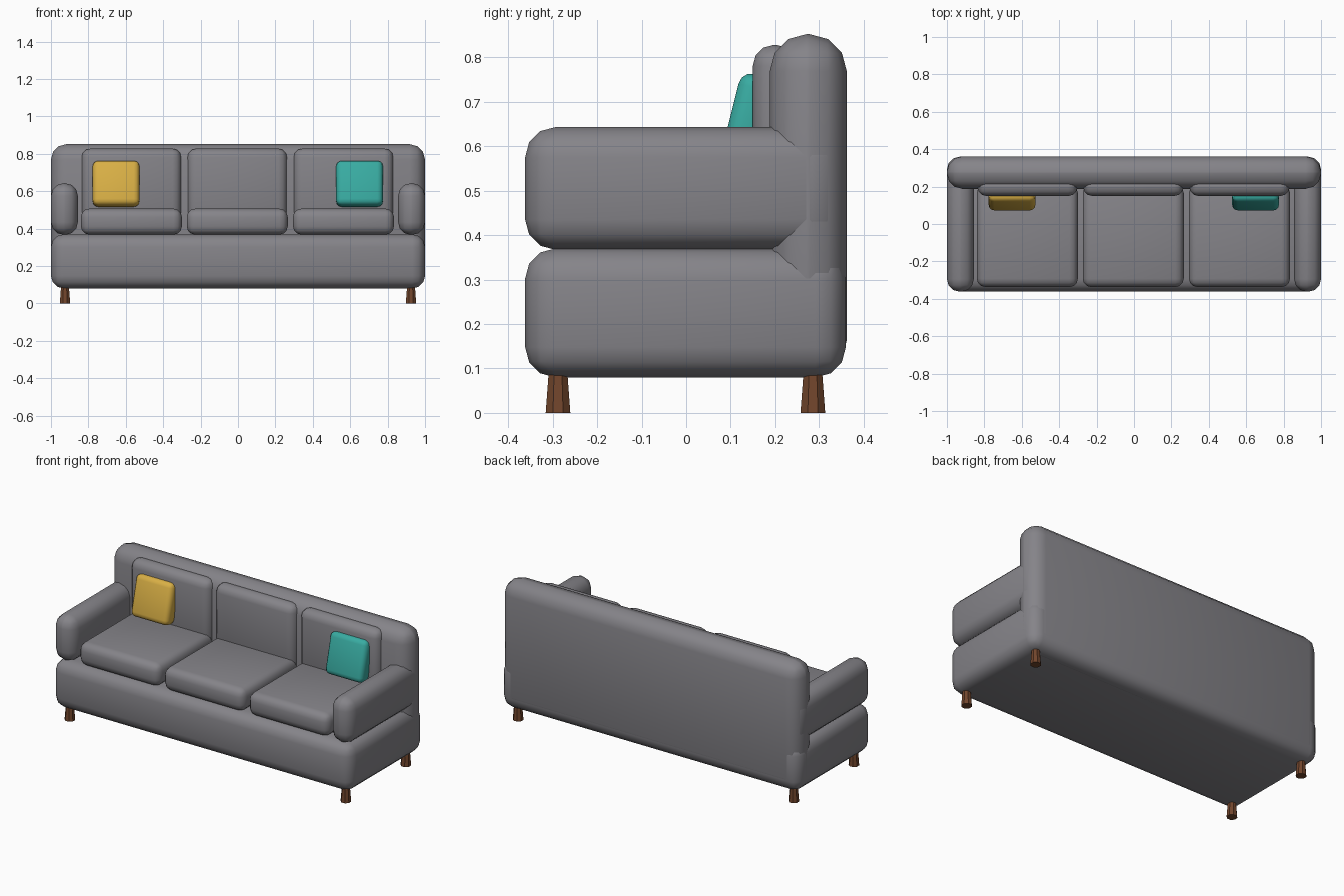
import bpy, bmesh, math
from mathutils import Matrix, Vector

cube = bpy.data.objects.get("Cube")
if cube:
    bpy.data.objects.remove(cube, do_unlink=True)


def material(name, rgb):
    m = bpy.data.materials.new(name)
    m.use_nodes = True
    m.diffuse_color = (*rgb, 1)
    m.node_tree.nodes["Principled BSDF"].inputs["Base Color"].default_value = (*rgb, 1)
    return m


GREY = material("grey fabric", (0.235, 0.23, 0.25))
YELLOW = material("yellow fabric", (0.69, 0.43, 0.06))
TEAL = material("teal fabric", (0.04, 0.41, 0.36))
WOOD = material("brown wood", (0.165, 0.06, 0.025))


def finish(name, bm, mat, angle):
    mesh = bpy.data.meshes.new(name)
    bm.to_mesh(mesh)
    bm.free()
    mesh.materials.append(mat)
    ob = bpy.data.objects.new(name, mesh)
    bpy.context.collection.objects.link(ob)
    bpy.ops.object.select_all(action="DESELECT")
    ob.select_set(True)
    bpy.context.view_layer.objects.active = ob
    bpy.ops.object.shade_smooth_by_angle(angle=math.radians(angle))
    return ob


def soft_box(name, low, high, radius, mat=GREY, tilt=0):
    """Box between two corners with every edge rounded."""
    low, high = Vector(low), Vector(high)
    bm = bmesh.new()
    bmesh.ops.create_cube(bm, size=1)
    bmesh.ops.scale(bm, vec=high - low, verts=bm.verts)
    bmesh.ops.bevel(bm, geom=bm.edges[:], offset=radius, segments=3,
                    profile=0.5, affect="EDGES", clamp_overlap=True)
    ob = finish(name, bm, mat, 50)
    ob.location = (low + high) / 2
    ob.rotation_euler.x = math.radians(tilt)
    return ob


# Frame
soft_box("base", (-1, -0.362, 0.08), (1, 0.36, 0.37), 0.068)
soft_box("backrest", (-1, 0.188, 0.08), (1, 0.362, 0.852), 0.083)
for side, x in (("right", -0.928), ("left", 0.928)):
    soft_box(side + "_arm", (x - 0.072, -0.362, 0.367), (x + 0.072, 0.352, 0.643), 0.068)

# Seat and back cushions
for label, x in (("right", -0.57), ("middle", -0.004), ("left", 0.564)):
    soft_box(label + "_seat_cushion", (x - 0.27, -0.337, 0.368), (x + 0.27, 0.21, 0.507), 0.045)
    soft_box(label + "_back_cushion", (x - 0.267, 0.15, 0.42), (x + 0.267, 0.25, 0.828), 0.047)

# Leaning throw pillows
for label, x, mat in (("yellow", -0.652, YELLOW), ("teal", 0.65, TEAL)):
    soft_box(label + "_pillow", (x - 0.125, 0.094, 0.517), (x + 0.125, 0.184, 0.763),
             0.03, mat, tilt=-14)

# Flared legs
for end, y in (("front", -0.288), ("back", 0.286)):
    for side, x in (("right", -0.925), ("left", 0.925)):
        bm = bmesh.new()
        bmesh.ops.create_cone(bm, cap_ends=True, segments=8, radius1=0.03, radius2=0.022,
                              depth=0.1, matrix=Matrix.Rotation(math.pi / 8, 4, "Z"))
        leg = finish(end + "_" + side + "_leg", bm, WOOD, 30)
        leg.location = (x, y, 0.05)
